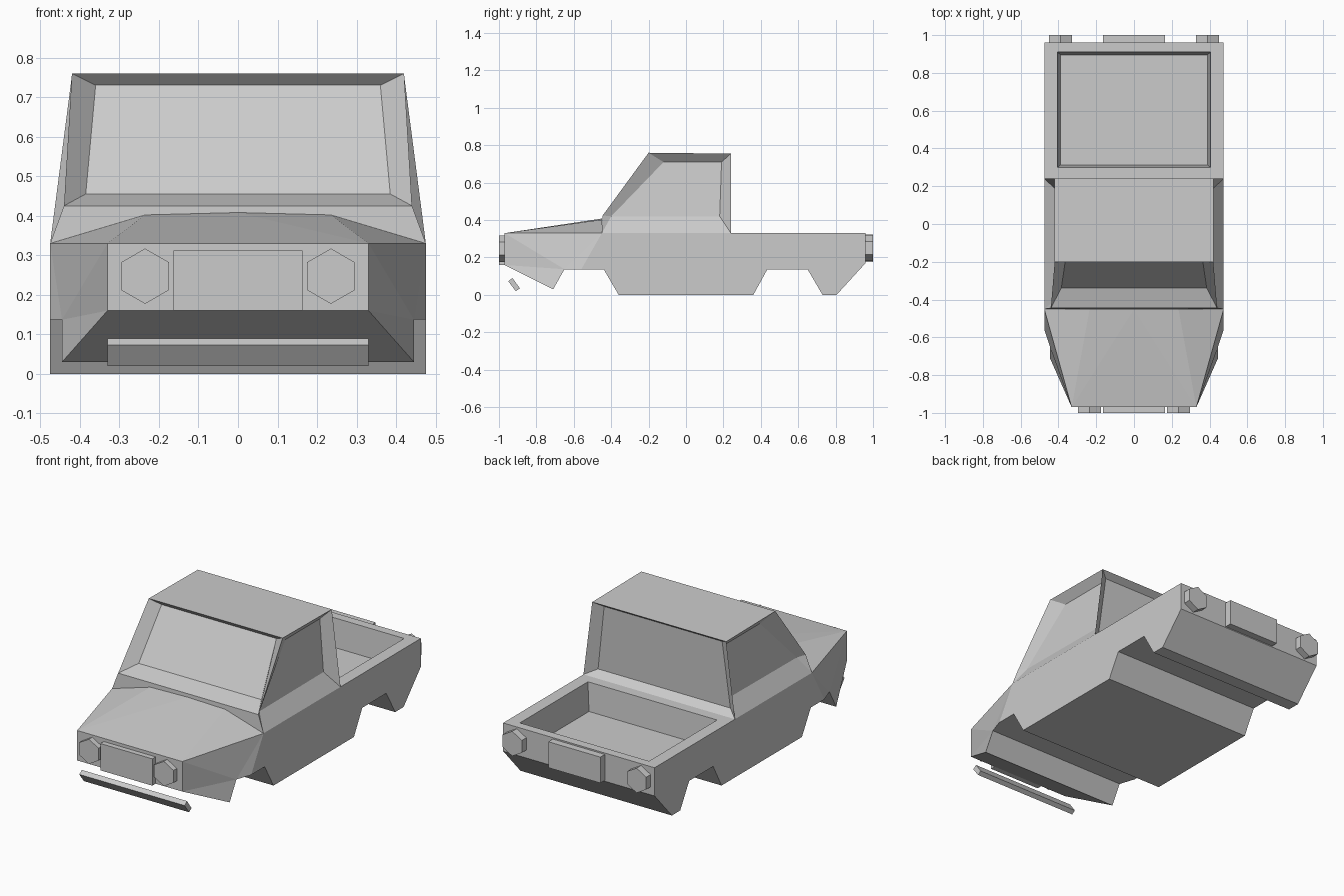
import bpy, bmesh
from math import pi
from mathutils import Matrix

if "Cube" in bpy.data.objects:
    bpy.data.objects.remove(bpy.data.objects["Cube"])


def finish(name, bm):
    bmesh.ops.recalc_face_normals(bm, faces=bm.faces)
    me = bpy.data.meshes.new(name)
    bm.to_mesh(me)
    bm.free()
    ob = bpy.data.objects.new(name, me)
    bpy.context.collection.objects.link(ob)
    return ob


def symmetric(name, pts, sides, strips):
    """pts: letter -> (half width, y, z). sides: faces made on both sides.
    strips: letter chains whose steps become full-width faces."""
    bm = bmesh.new()
    R = {k: bm.verts.new(p) for k, p in pts.items()}
    L = {k: bm.verts.new((-p[0], p[1], p[2])) for k, p in pts.items()}
    for f in sides:
        bm.faces.new([R[k] for k in f])
        bm.faces.new([L[k] for k in reversed(f)])
    for chain in strips:
        for a, b in zip(chain, chain[1:]):
            bm.faces.new((R[a], R[b], L[b], L[a]))
    return finish(name, bm)


def box(name, x, y, z):
    return symmetric(name,
                     {'a': (x, y[0], z[0]), 'b': (x, y[1], z[0]),
                      'c': (x, y[1], z[1]), 'd': (x, y[0], z[1])},
                     ['abcd'], ['abcda'])


def lamp(name, x, y, z):
    bm = bmesh.new()
    m = Matrix.Translation((x, y, z)) @ Matrix.Rotation(pi / 2, 4, 'X') @ Matrix.Rotation(pi / 2, 4, 'Z')
    bmesh.ops.create_cone(bm, cap_ends=True, segments=6, radius1=0.07,
                          radius2=0.07, depth=0.04, matrix=m)
    # turn the hexagon so a corner points up
    top = max(v.co.z for v in bm.verts)
    if top - z < 0.065:
        bmesh.ops.rotate(bm, verts=bm.verts, cent=(x, y, z),
                         matrix=Matrix.Rotation(pi / 6, 3, 'Y'))
    return finish(name, bm)


W = 0.475

# lower body with wheel arches, tapered nose and sunken load bed
body = {
    'A': (0.33, -0.97, 0.33), 'B': (0.33, -0.97, 0.16), 'C': (0.445, -0.71, 0.03),
    'D': (0.445, -0.65, 0.137), 'E': (W, -0.56, 0.137), 'F': (W, -0.44, 0.137),
    'G': (W, -0.36, 0), 'H': (W, 0.36, 0), 'I': (W, 0.435, 0.137),
    'J': (W, 0.65, 0.137), 'K': (W, 0.73, 0), 'L': (W, 0.805, 0),
    'M': (W, 0.96, 0.17), 'N': (W, 0.96, 0.33), 'T': (W, -0.45, 0.33),
    'o': (0.405, 0.30, 0.33), 'p': (0.405, 0.91, 0.33),
    'q': (0.39, 0.312, 0.17), 'r': (0.39, 0.896, 0.17),
}
symmetric('body', body,
          ['ABD', 'BCD', 'ADT', 'DET', 'EFGHIJKLMNT', 'TNpo', 'oprq'],
          ['ABCDEFGHIJKLMNp', 'To', 'oqrp'])

# faceted hood
bm = bmesh.new()
fl, fr, bl, br, ml, mr, mid = [bm.verts.new(p) for p in (
    (-0.33, -0.97, 0.33), (0.33, -0.97, 0.33), (-W, -0.45, 0.33), (W, -0.45, 0.33),
    (-0.235, -0.45, 0.402), (0.235, -0.45, 0.402), (0, -0.45, 0.408))]
for f in ((fl, ml, bl), (fr, br, mr), (fl, mid, ml), (fr, mr, mid), (fl, fr, mid)):
    bm.faces.new(f)
finish('hood', bm)

# cab with recessed windows on all four sides
cab = {
    'a': (W, -0.45, 0.33), 'b': (0.44, -0.445, 0.425), 'c': (0.42, -0.2, 0.76),
    'd': (0.42, 0.24, 0.755), 'e': (W, 0.24, 0.33),
    'p': (0.415, -0.40, 0.42), 'q': (0.38, -0.12, 0.71),
    'r': (0.38, 0.19, 0.71), 's': (0.41, 0.18, 0.42),
    'w': (0.385, -0.34, 0.455), 'x': (0.36, -0.17, 0.73),
    'y': (0.37, 0.205, 0.73), 'z': (0.415, 0.195, 0.36),
}
symmetric('cab', cab,
          ['aesp', 'abp', 'bcqp', 'cdrq', 'desr', 'pqrs', 'bcxw', 'dezy'],
          ['abwxcdyze'])

# slanted front bumper bar
symmetric('bumper_bar',
          {'a': (0.33, -0.95, 0.073), 'b': (0.33, -0.928, 0.09),
           'c': (0.33, -0.888, 0.035), 'd': (0.33, -0.91, 0.02)},
          ['abcd'], ['abcda'])

# grille and tailgate panel
box('grille', 0.163, (-1.0, -0.96), (0.16, 0.312))
box('tailgate_panel', 0.163, (0.95, 1.0), (0.175, 0.322))

# hexagonal lamps
for side, s in (('left', -1), ('right', 1)):
    lamp('headlight_' + side, s * 0.235, -0.98, 0.247)
    lamp('tail_light_' + side, s * 0.39, 0.98, 0.25)
